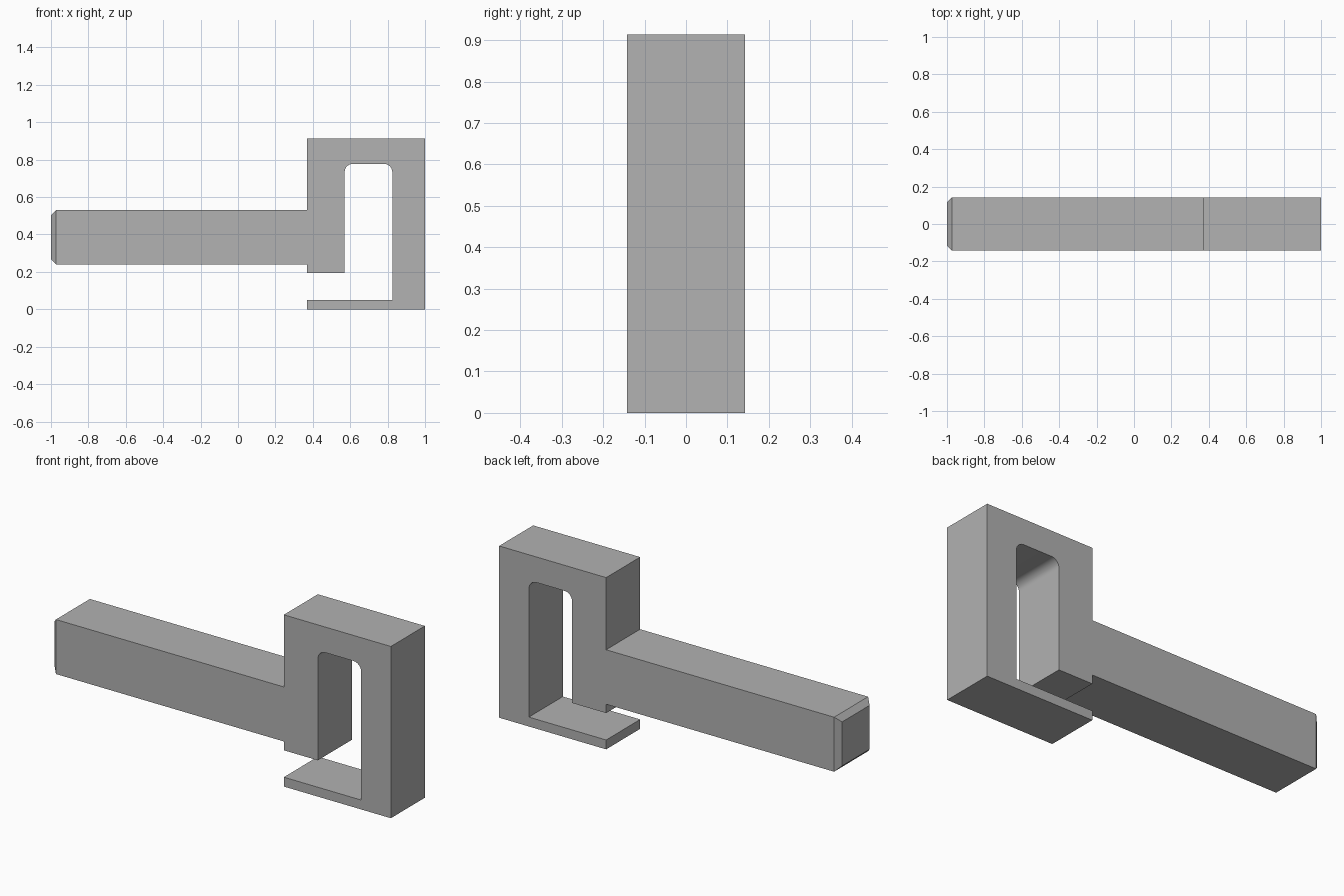
import bpy, bmesh, math
from mathutils import Vector

cube = bpy.data.objects.get("Cube")
if cube:
    bpy.data.objects.remove(cube, do_unlink=True)

HALF_WIDTH = 0.143
CHAMFER = 0.028
BAR_END = -0.972
SLOT_L, SLOT_R, SLOT_TOP, RADIUS = 0.57, 0.825, 0.778, 0.045

grey = bpy.data.materials.new("plain grey")
grey.use_nodes = True
colour = (0.445, 0.445, 0.445, 1)
grey.diffuse_color = colour
grey.node_tree.nodes["Principled BSDF"].inputs["Base Color"].default_value = colour


def arc(cx, cz, start, end, steps=8):
    """Points of a fillet between two angles in degrees."""
    angles = [math.radians(start + (end - start) * i / steps) for i in range(steps + 1)]
    return [(cx + RADIUS * math.cos(a), cz + RADIUS * math.sin(a)) for a in angles]


# Side profile: bar, hook block, rounded slot and thin lower lip
fillet_z = SLOT_TOP - RADIUS
profile = [(BAR_END, 0.24), (0.37, 0.24), (0.37, 0.193), (SLOT_L, 0.193)]
profile += arc(SLOT_L + RADIUS, fillet_z, 180, 90)
profile += arc(SLOT_R - RADIUS, fillet_z, 90, 0)
profile += [(SLOT_R, 0.05), (0.37, 0.05), (0.37, 0), (1, 0),
            (1, 0.914), (0.37, 0.914), (0.37, 0.53), (BAR_END, 0.53)]

bm = bmesh.new()
side = bm.faces.new([bm.verts.new((x, -HALF_WIDTH, z)) for x, z in profile])
extruded = bmesh.ops.extrude_face_region(bm, geom=[side])["geom"]
moved = [g for g in extruded if isinstance(g, bmesh.types.BMVert)]
bmesh.ops.translate(bm, verts=moved, vec=(0, 2 * HALF_WIDTH, 0))
if not any(f.is_valid and all(v.co.y < 0 for v in f.verts) for f in bm.faces):
    bm.faces.new([v for v in bm.verts if v.co.y < 0])
bmesh.ops.recalc_face_normals(bm, faces=bm.faces[:])

# Chamfered tip of the bar
tip = next(f for f in bm.faces if all(abs(v.co.x - BAR_END) < 1e-4 for v in f.verts))
bmesh.ops.inset_region(bm, faces=[tip], thickness=CHAMFER, use_even_offset=True)
bmesh.ops.translate(bm, verts=tip.verts[:], vec=Vector((-1 - BAR_END, 0, 0)))
bmesh.ops.recalc_face_normals(bm, faces=bm.faces[:])

mesh = bpy.data.meshes.new("hook_bar")
bm.to_mesh(mesh)
bm.free()
mesh.materials.append(grey)
hook = bpy.data.objects.new("hook_bar", mesh)
bpy.context.collection.objects.link(hook)

# Smooth slot fillets, sharp corners elsewhere
bpy.ops.object.select_all(action="DESELECT")
hook.select_set(True)
bpy.context.view_layer.objects.active = hook
bpy.ops.object.shade_smooth_by_angle(angle=math.radians(30))
